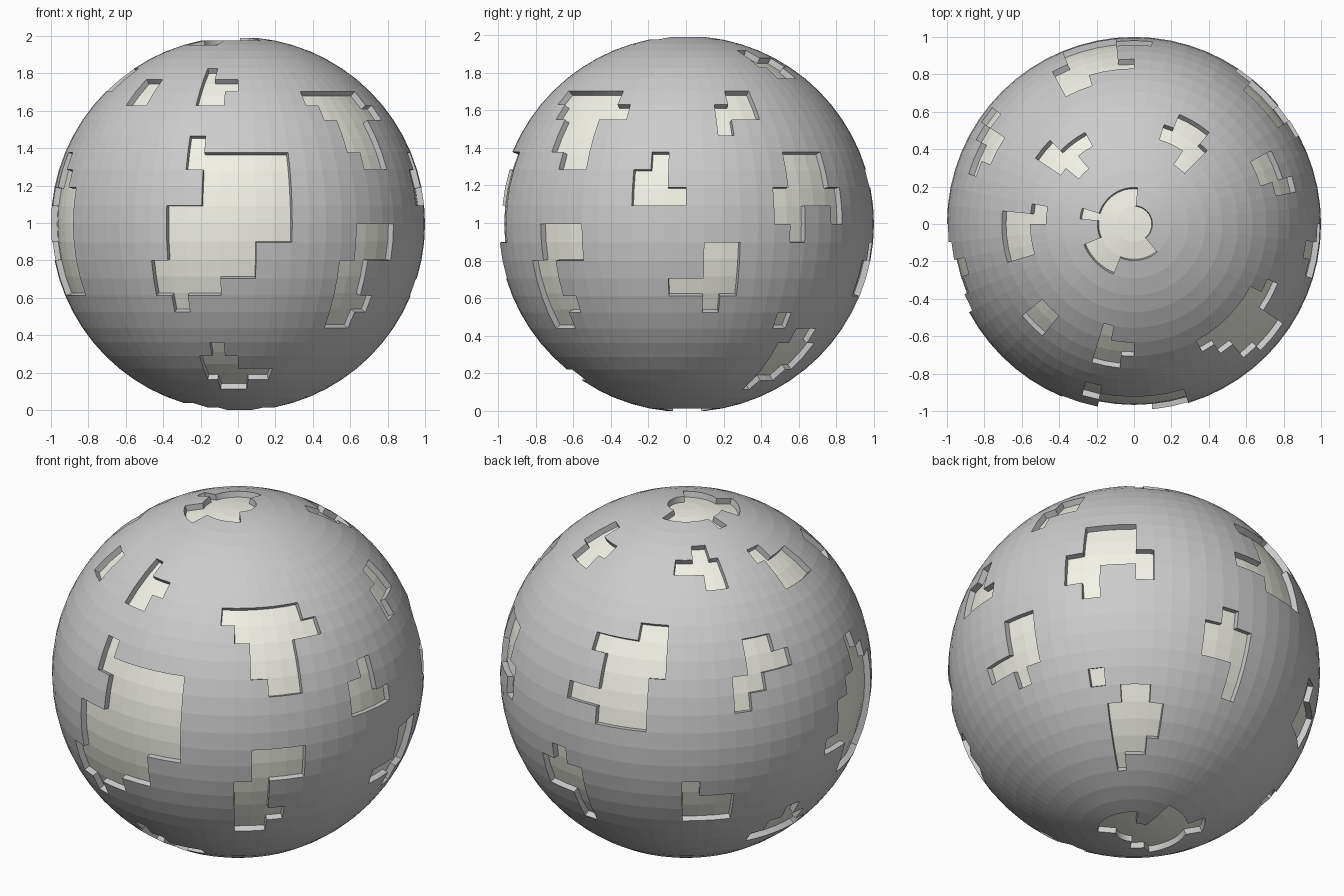
import bpy, bmesh
from math import sin, cos, pi

if "Cube" in bpy.data.objects:
    bpy.data.objects.remove(bpy.data.objects["Cube"])

SEG, HALF = 64, 16            # 64 segments, 32 rings (rows -16..15)
STEP = 2 * pi / SEG
FLOOR_R = 0.967               # radius of the recessed floors
CENTRE_Z = sin(15 * STEP)     # carved poles: sphere rests on its first ring
FRONT, RIGHT, BACK = 48, 64, 0
carved = set()


def carve(base, top_row, *spans):
    """Mark cells row by row downwards; each span is (start, end) segment."""
    for n, (a, b) in enumerate(spans):
        for j in range(a, b):
            carved.add((top_row - n, (base + j) % SEG))


# front patches (segments counted from the front centre line)
carve(FRONT, 4, (-3, -2), (-3, 3), (-2, 3), (-2, 3), (-4, 3), (-4, 3),
      (-4, 1), (-5, 1), (-5, -1), (-4, -3))
carve(FRONT, 9, (-3, -2), (-3, 0), (-3, -1))
carve(FRONT, 8, (-9, -7), (-9, -7))
carve(FRONT, 7, (5, 11), (6, 12), (7, 10), (7, 10), (8, 10))
carve(FRONT, -1, (7, 10), (7, 10), (6, 8), (6, 8), (6, 9), (6, 8))
carve(FRONT, -8, (-2, -1), (-3, 0), (-3, 3), (-2, 1))

# right side patches (counted from the +x line)
carve(RIGHT, 3, (-2, -1), (-3, -1), (-3, 0))
carve(RIGHT, 7, (3, 5), (2, 5), (2, 3))
carve(RIGHT, 3, (6, 9), (6, 9), (5, 10), (5, 7), (6, 7))
carve(RIGHT, 0, (9, 10))
carve(RIGHT, -2, (1, 3), (1, 3), (-1, 3), (1, 2))
carve(RIGHT, -6, (6, 7))
carve(RIGHT, -7, (8, 10), (7, 11), (7, 11), (7, 10), (7, 8))

# back and left patches
carve(BACK, 11, (8, 10), (8, 13), (9, 12))
carve(BACK, 11, (23, 25), (21, 26), (24, 26))
carve(BACK, 10, (30, 32), (31, 35), (31, 35))
carve(BACK, 5, (26, 28), (26, 29), (25, 27), (25, 26))
# the row order below runs from latitude step 7 down to 1
carve(BACK, 6, (19, 21), (16, 21), (17, 21), (17, 20), (15, 20), (17, 20))
carve(BACK, -2, (14, 15), (13, 16), (13, 16), (15, 16), (15, 16))
carve(BACK, -3, (22, 23), (22, 25), (22, 25))
carve(BACK, -6, (29, 30), (28, 31), (27, 32))
carve(BACK, 3, (34, 35), (34, 36), (33, 37), (32, 37), (32, 37),
      (31, 37), (33, 37), (33, 37))

# pole patches
carve(BACK, 15, (0, 64), (15, 55), (29, 31))
carve(BACK, 13, (36, 44))
carve(BACK, -13, (24, 28), (16, 38), (16, 42), (0, 64))
carve(BACK, -15, (56, 74))


def make_object(name, build):
    bm = bmesh.new()
    cache = {}

    def vert(r, i, j):
        key = (r, i, 0 if abs(i) == HALF else j % SEG)
        if key not in cache:
            lat, az = i * STEP, key[2] * STEP
            c = cos(lat) if abs(i) < HALF else 0.0
            cache[key] = bm.verts.new((r * c * cos(az), r * c * sin(az),
                                       CENTRE_Z + r * sin(lat)))
        return cache[key]

    def face(*keys):
        vs = list(dict.fromkeys(vert(*k) for k in keys))
        bm.faces.new(vs)

    build(face)
    mesh = bpy.data.meshes.new(name)
    bm.to_mesh(mesh)
    bm.free()
    ob = bpy.data.objects.new(name, mesh)
    bpy.context.collection.objects.link(ob)
    return ob


def cell(face, r, i, j):
    face((r, i, j), (r, i, j + 1), (r, i + 1, j + 1), (r, i + 1, j))


def build_shell(face):
    for i in range(-HALF, HALF):
        for j in range(SEG):
            if (i, j) not in carved:
                cell(face, 1.0, i, j)
                continue
            # walls where a carved cell meets the outer skin
            corners = [(i, j), (i, j + 1), (i + 1, j + 1), (i + 1, j)]
            sides = [(i - 1, j), (i, (j + 1) % SEG), (i + 1, j), (i, (j - 1) % SEG)]
            for n, side in enumerate(sides):
                if -HALF <= side[0] < HALF and side not in carved:
                    a, b = corners[n], corners[(n + 1) % 4]
                    face((FLOOR_R, *a), (FLOOR_R, *b), (1.0, *b), (1.0, *a))
                    

def build_floors(face):
    for i, j in carved:
        cell(face, FLOOR_R, i, j)


# outer skin with step walls, and the pale recessed floors
shell = make_object("outer_shell", build_shell)
floors = make_object("recessed_floors", build_floors)
pale = bpy.data.materials.new("pale_floor")
pale.diffuse_color = (0.9, 0.9, 0.82, 1)
pale.use_nodes = True
pale.node_tree.nodes["Principled BSDF"].inputs["Base Color"].default_value = pale.diffuse_color
floors.data.materials.append(pale)

# flip walls so they face into the recesses
bm = bmesh.new()
bm.from_mesh(shell.data)
bm.normal_update()
bmesh.ops.recalc_face_normals(bm, faces=bm.faces)
bm.faces.ensure_lookup_table()
big = max(bm.faces, key=lambda f: f.calc_center_median().x)
if big.normal.x < 0:
    bmesh.ops.reverse_faces(bm, faces=bm.faces)
bm.to_mesh(shell.data)
bm.free()
